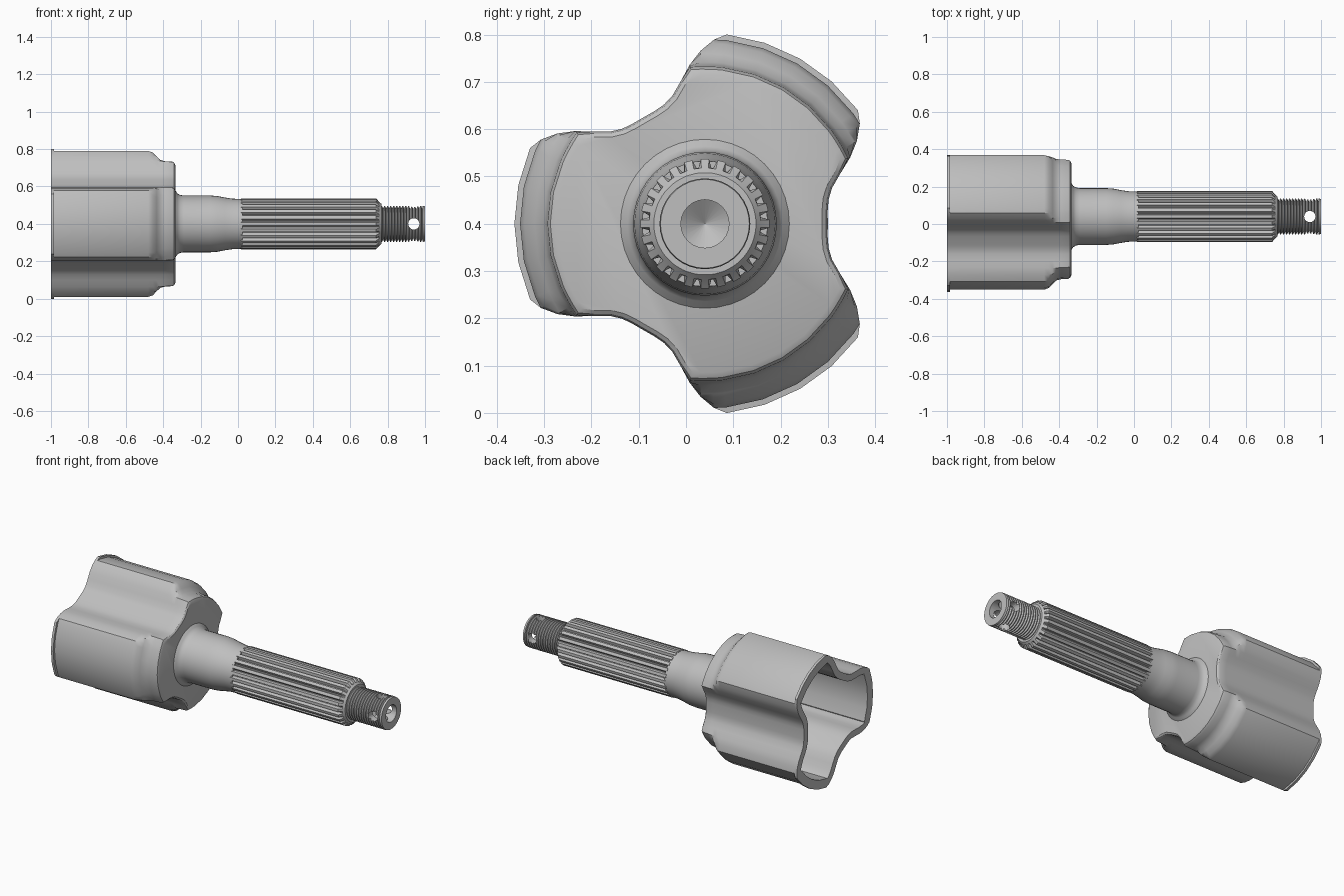
import bpy
import bmesh
from math import sin, cos, pi, radians, hypot, atan2
from mathutils import Vector, Matrix

AXIS_Y, AXIS_Z = 0.04, 0.4

cube = bpy.data.objects.get("Cube")
if cube:
    bpy.data.objects.remove(cube, do_unlink=True)

steel = bpy.data.materials.new("brushed_steel_grey")
steel.use_nodes = True
steel.diffuse_color = (0.52, 0.52, 0.52, 1)
steel.node_tree.nodes["Principled BSDF"].inputs["Base Color"].default_value = (0.52, 0.52, 0.52, 1)


def loft(name, rings, angle=32):
    """Skin a list of (x, [(y, z), ...]) rings along the shaft axis and cap both ends."""
    bm = bmesh.new()
    loops = [[bm.verts.new((x, AXIS_Y + p[0], AXIS_Z + p[1])) for p in pts] for x, pts in rings]
    n = len(loops[0])
    for a, b in zip(loops, loops[1:]):
        for i in range(n):
            j = (i + 1) % n
            bm.faces.new((a[i], a[j], b[j], b[i]))
    bm.faces.new(loops[0])
    bm.faces.new(loops[-1])
    bmesh.ops.recalc_face_normals(bm, faces=bm.faces)
    mesh = bpy.data.meshes.new(name)
    bm.to_mesh(mesh)
    bm.free()
    mesh.materials.append(steel)
    obj = bpy.data.objects.new(name, mesh)
    bpy.context.collection.objects.link(obj)
    smooth(obj, angle)
    return obj


def smooth(obj, angle):
    bpy.ops.object.select_all(action="DESELECT")
    obj.select_set(True)
    bpy.context.view_layer.objects.active = obj
    bpy.ops.object.shade_smooth_by_angle(angle=radians(angle))


def circle(r, n=40):
    return [(r * cos(2 * pi * i / n), r * sin(2 * pi * i / n)) for i in range(n)]


def lathe(name, profile, n=40, angle=32):
    return loft(name, [(x, circle(r, n)) for x, r in profile], angle)


# Half of one lobe as (angle from lobe axis, radius), from the crown to the valley
crown = [(radians(a), 0.403) for a in (0, 11.7, 23.4)]
flank = [(0.347, 0.178), (0.312, 0.191), (0.275, 0.196), (0.235, 0.195),
         (0.20, 0.195), (0.175, 0.201), (0.154, 0.211), (0.13, 0.225)]
half = crown + [(atan2(v, u), hypot(u, v)) for u, v in flank]
lobe = [(-a, r) for a, r in reversed(half[1:-1])] + half


def trefoil(limit, inset=0.0):
    """Three-lobed section, cut off at a radius and offset inwards."""
    pts = []
    for k in range(3):
        base = pi / 3 + k * 2 * pi / 3
        pts += [Vector((min(r, limit) * cos(base + a), min(r, limit) * sin(base + a))) for a, r in lobe]
    out = []
    for i, p in enumerate(pts):
        d = (pts[(i + 1) % len(pts)] - pts[i - 1]).normalized()
        out.append(p + Vector((-d.y, d.x)) * inset)
    return out


# Hollow housing: cavity floor, inner wall, rim lip, outer wall, shoulder, end face
housing = [(-0.44, 0.37, 0.05), (-0.46, 0.39, 0.04), (-1.0, 0.39, 0.04),
           (-1.0, 0.403, 0), (-0.985, 0.403, 0), (-0.984, 0.391, 0),
           (-0.48, 0.391, 0), (-0.455, 0.382, 0), (-0.435, 0.36, 0), (-0.415, 0.342, 0),
           (-0.39, 0.335, 0), (-0.352, 0.333, 0), (-0.341, 0.331, 0.004), (-0.335, 0.327, 0.012)]
loft("lobed_housing", [(x, trefoil(lim, ins)) for x, lim, ins in housing])

# Smooth neck flaring into the housing
lathe("shaft_neck", [(-0.345, 0.185), (-0.334, 0.178), (-0.325, 0.164), (-0.31, 0.155), (-0.29, 0.152),
                     (-0.15, 0.152), (-0.11, 0.149), (-0.07, 0.141), (-0.03, 0.135), (0.025, 0.133)])


# Splined section with a chamfered outer end
def spline(limit):
    pts = []
    teeth = 24
    for i in range(teeth):
        for f, r in ((-0.24, 0.137), (0.24, 0.137), (0.44, 0.119), (0.56, 0.119)):
            a = 2 * pi * (i + f) / teeth
            pts.append((min(r, limit) * cos(a), min(r, limit) * sin(a)))
    return pts


loft("splined_shaft", [(0.015, spline(1)), (0.738, spline(1)), (0.755, spline(0.118)), (0.766, spline(0.108))], 20)

# Threaded tip made of repeated ridges
turns, start, end = 14, 0.76, 0.985
pitch = (end - start) / turns
profile = []
for i in range(turns):
    x = start + i * pitch
    profile += [(x, 0.083), (x + pitch * 0.35, 0.096), (x + pitch * 0.65, 0.096)]
profile += [(end, 0.083), (0.988, 0.096), (1.0, 0.094)]
tip = lathe("threaded_tip", profile, 36, 25)

# Centre bore with a conical bottom, and two crossing pin holes
cutters = [lathe("bore_cutter", [(0.85, 0.001), (0.885, 0.051), (1.05, 0.051)], 24)]
for name, axis in (("pin_hole_cutter_y", "X"), ("pin_hole_cutter_z", "Z")):
    bm = bmesh.new()
    bmesh.ops.create_cone(bm, cap_ends=True, segments=20, radius1=0.03, radius2=0.03, depth=0.4)
    if axis == "X":
        bmesh.ops.rotate(bm, verts=bm.verts, matrix=Matrix.Rotation(pi / 2, 3, "X"))
    bmesh.ops.translate(bm, verts=bm.verts, vec=(0.94, AXIS_Y, AXIS_Z))
    mesh = bpy.data.meshes.new(name)
    bm.to_mesh(mesh)
    bm.free()
    mesh.materials.append(steel)
    obj = bpy.data.objects.new(name, mesh)
    bpy.context.collection.objects.link(obj)
    cutters.append(obj)

for cutter in cutters:
    cutter.hide_render = True
    mod = tip.modifiers.new(cutter.name, "BOOLEAN")
    mod.operation = "DIFFERENCE"
    mod.solver = "EXACT"
    mod.object = cutter
    bpy.context.view_layer.objects.active = tip
    bpy.ops.object.modifier_apply(modifier=mod.name)
    bpy.data.objects.remove(cutter, do_unlink=True)
smooth(tip, 25)
